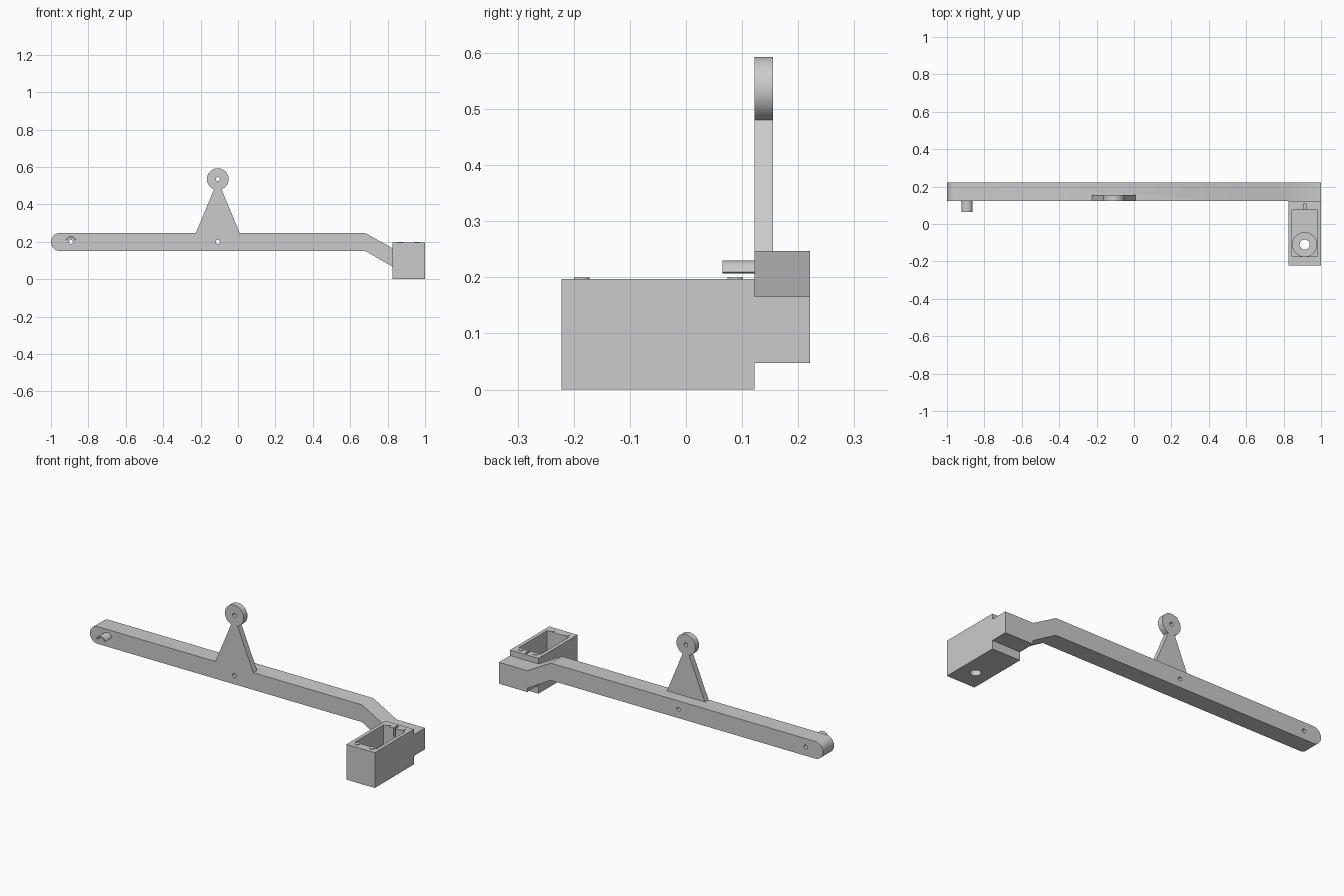
import bpy, bmesh
from math import cos, sin, radians, hypot, atan2, acos

cube = bpy.data.objects.get("Cube")
if cube:
    bpy.data.objects.remove(cube)

grey = bpy.data.materials.new("plain_grey")
grey.use_nodes = True
COLOUR = (0.6, 0.6, 0.6, 1)
grey.diffuse_color = COLOUR
grey.node_tree.nodes["Principled BSDF"].inputs["Base Color"].default_value = COLOUR


def arc(cx, cz, r, a0, a1, n):
    """Points on an arc, angles in degrees."""
    steps = [radians(a0 + (a1 - a0) * i / n) for i in range(n + 1)]
    return [(cx + r * cos(a), cz + r * sin(a)) for a in steps]


def circle(cx, cz, r, n=32):
    return arc(cx, cz, r, 0, 360, n)[:-1]


def prism(name, outline, low, high, axis="y"):
    """Extrude an outline along y (outline in x, z) or z (outline in x, y)."""
    bm = bmesh.new()
    place = (lambda p: (p[0], low, p[1])) if axis == "y" else (lambda p: (p[0], p[1], low))
    face = bm.faces.new([bm.verts.new(place(p)) for p in outline])
    moved = bmesh.ops.extrude_face_region(bm, geom=[face])["geom"]
    step = (0, high - low, 0) if axis == "y" else (0, 0, high - low)
    bmesh.ops.translate(bm, verts=[v for v in moved if isinstance(v, bmesh.types.BMVert)], vec=step)
    bmesh.ops.recalc_face_normals(bm, faces=bm.faces)
    mesh = bpy.data.meshes.new(name)
    bm.to_mesh(mesh)
    bm.free()
    mesh.materials.append(grey)
    obj = bpy.data.objects.new(name, mesh)
    bpy.context.collection.objects.link(obj)
    return obj


def rect(x0, x1, y0, y1):
    return [(x0, y0), (x1, y0), (x1, y1), (x0, y1)]


def combine(target, tool, operation="DIFFERENCE"):
    """Apply a boolean and remove the tool."""
    tool.hide_render = True
    mod = target.modifiers.new("boolean", "BOOLEAN")
    mod.operation, mod.object, mod.solver = operation, tool, "EXACT"
    bpy.context.view_layer.objects.active = target
    bpy.ops.object.modifier_apply(modifier=mod.name)
    bpy.data.objects.remove(tool)


FRONT, BACK = 0.122, 0.221
PIVOT_X, PIN_X, MID_Z = -0.108, -0.893, 0.199

# Long arm with rounded tip, sloping bend and end block
outline = arc(-0.952, MID_Z, 0.048, 90, 270, 24)
outline += [(0.68, 0.151), (0.825, 0.068), (0.825, 0.047), (1, 0.047),
            (1, 0.166), (0.825, 0.166), (0.68, 0.247)]
arm = prism("arm", outline, FRONT, BACK)

# Triangular bracket and round eye in one plate
eye_z, eye_r = 0.535, 0.058
bracket_outline = [(-0.228, 0.24), (0.012, 0.24)]
bracket_outline += arc(PIVOT_X, eye_z, eye_r, -70, 250, 48)
bracket = prism("pivot_bracket", bracket_outline, FRONT, 0.155)
combine(bracket, prism("eye_cutter", circle(PIVOT_X, eye_z, 0.011), 0, 0.3))
combine(arm, bracket, "UNION")

# Holes through the arm
for x in (PIVOT_X, PIN_X):
    combine(arm, prism("hole_cutter", circle(x, MID_Z, 0.011), 0, 0.3))

# Thin curved lip above the tip hole
lip = arc(PIN_X, MID_Z, 0.031, 20, 160, 20) + arc(PIN_X, MID_Z, 0.023, 160, 20, 20)
prism("curved_lip", lip, 0.065, FRONT + 0.002)

# Motor housing with stepped pocket, round well and shaft hole
MX, WELL_Y = 0.9125, -0.11
housing = prism("motor_housing", rect(0.825, 1, -0.222, FRONT), 0, 0.197, "z")
cutters = [
    (rect(0.845, 0.98, -0.175, 0.075), 0.09),
    (circle(MX, WELL_Y, 0.064, 48), 0.03),
    (circle(MX, WELL_Y, 0.027), -0.1),
    (rect(MX - 0.006, MX + 0.006, 0.07, 0.11), 0.15),
]
for shape, floor in cutters:
    combine(housing, prism("pocket_cutter", shape, floor, 0.3, "z"))

# Small retaining studs on the pocket corners
for x in (MX - 0.045, MX + 0.045):
    for y in (-0.186, 0.088):
        prism("retaining_stud", circle(x, y, 0.014, 16), 0.185, 0.2, "z")

for obj in list(bpy.context.collection.objects):
    if obj.type == "MESH" and grey.name in obj.data.materials:
        bpy.ops.object.select_all(action="DESELECT")
        obj.select_set(True)
        bpy.context.view_layer.objects.active = obj
        bpy.ops.object.shade_smooth_by_angle(angle=radians(30))
